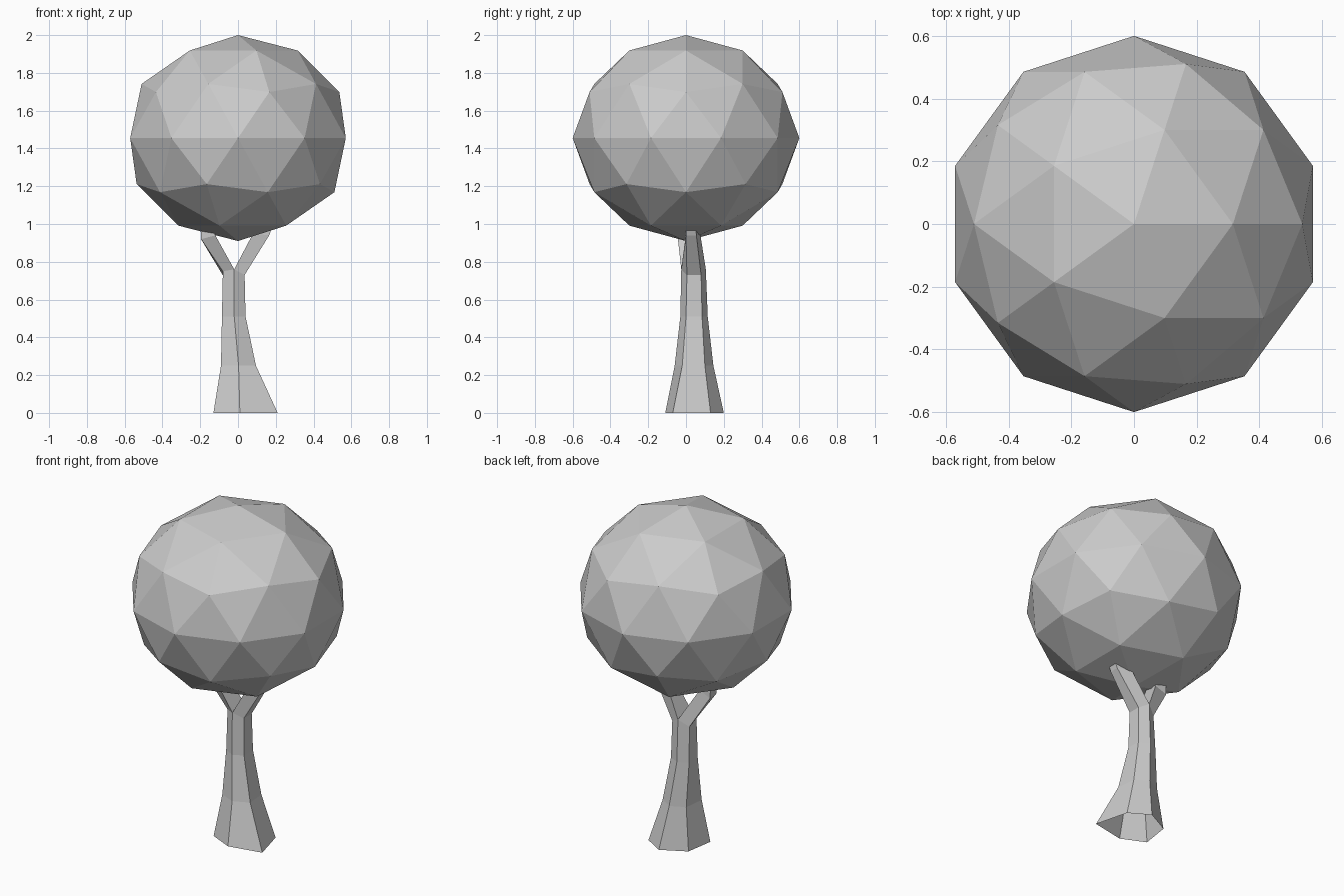
import bpy, bmesh

if "Cube" in bpy.data.objects:
    bpy.data.objects.remove(bpy.data.objects["Cube"])

# canopy: faceted icosphere, slightly flattened
bpy.ops.mesh.primitive_ico_sphere_add(subdivisions=2, radius=1, location=(0, 0, 1.455))
canopy = bpy.context.object
canopy.name = "canopy"
canopy.scale = (0.6, 0.6, 0.545)

bm = bmesh.new()


def ring(points, z=None):
    return [bm.verts.new(p if z is None else (p[0], p[1], z)) for p in points]


def bridge(a, b, closed=True):
    n = len(a)
    for i in range(n):
        j = (i + 1) % n
        bm.faces.new((a[i], a[j], b[j], b[i]))


# trunk: irregular six-sided rings, flared and open at the foot
# order: left front, front, right front, right back, back, left back
trunk = [
    ring([(-.13, -.045), (.01, -.11), (.21, -.07), (.158, .13), (.04, .2), (-.104, .125)], 0),
    ring([(-.09, -.02), (.003, -.06), (.095, -.02), (.085, .10), (.01, .145), (-.075, .105)], .25),
    ring([(-.085, .01), (-.02, -.03), (.04, .0), (.04, .085), (-.02, .115), (-.08, .085)], .51),
    ring([(-.08, .015, .75), (-.02, -.025, .76), (.035, .005, .73),
          (.035, .08, .73), (-.02, .105, .76), (-.075, .075, .72)]),
]
for lower, upper in zip(trunk, trunk[1:]):
    bridge(lower, upper)
lf, f, rf, rb, b, lb = trunk[-1]

# forked branches: four-sided, sharing the fork edge
left_mid = ring([(-.195, -.01, .92), (-.12, -.045, .94), (-.12, .04, .94), (-.19, .045, .91)])
left_end = ring([(-.20, -.01, 1.08), (-.145, -.03, 1.08), (-.145, .03, 1.08), (-.195, .035, 1.08)])
right_mid = ring([(.08, .0, .95), (.165, .0, .94), (.165, .055, .94), (.08, .075, .95)])
right_end = ring([(.16, .0, 1.08), (.21, .0, 1.06), (.21, .045, 1.06), (.16, .055, 1.08)])
for base, mid, end in (((lf, f, b, lb), left_mid, left_end),
                       ((f, rf, rb, b), right_mid, right_end)):
    bridge(base, mid)
    bridge(mid, end)
    bm.faces.new(end)

mesh = bpy.data.meshes.new("trunk")
bm.to_mesh(mesh)
bm.free()
bpy.context.collection.objects.link(bpy.data.objects.new("trunk", mesh))
